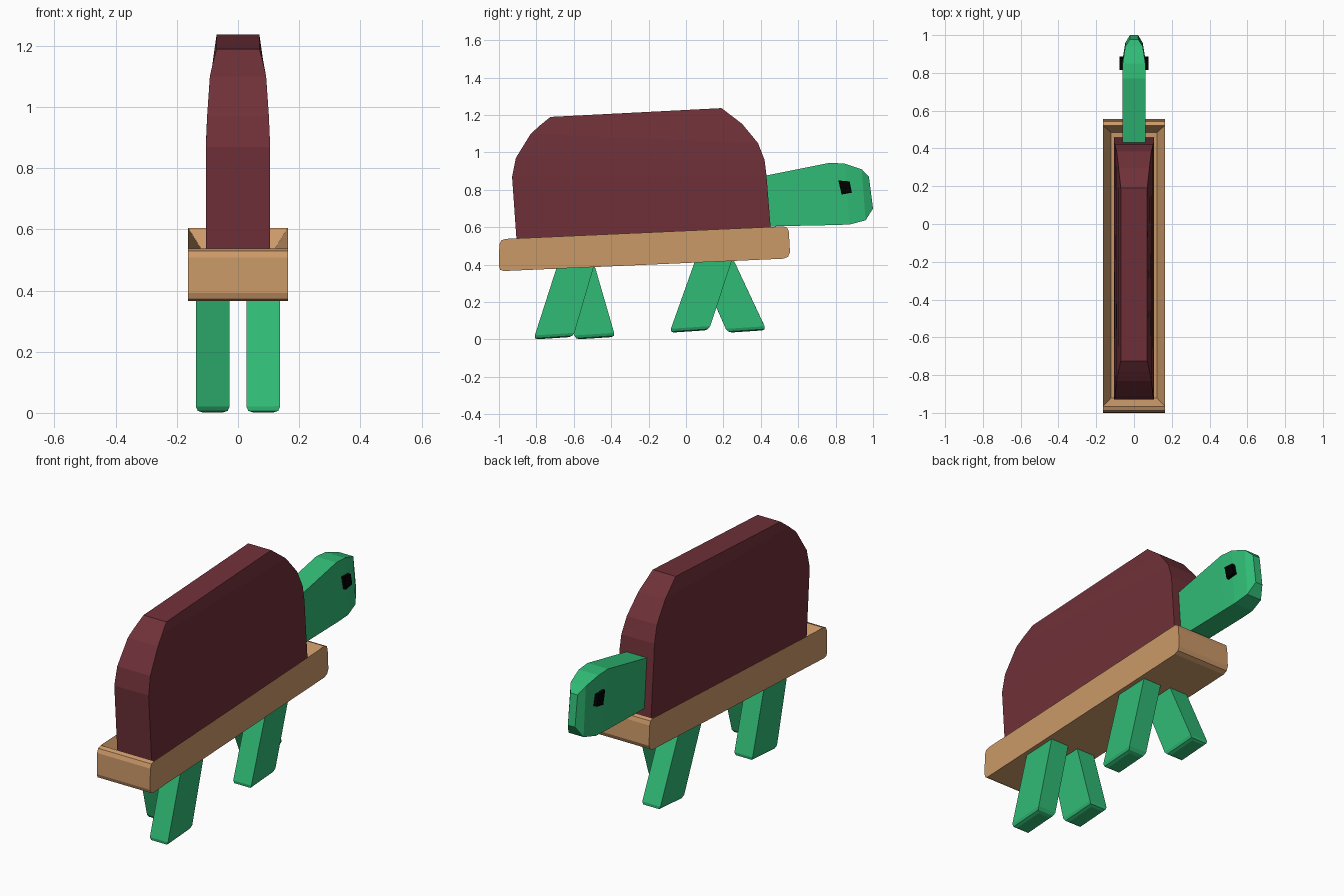
import bpy, bmesh

if "Cube" in bpy.data.objects:
    bpy.data.objects.remove(bpy.data.objects["Cube"])


def material(name, rgb):
    m = bpy.data.materials.new(name)
    m.diffuse_color = (*rgb, 1)
    m.use_nodes = True
    m.node_tree.nodes["Principled BSDF"].inputs["Base Color"].default_value = m.diffuse_color
    return m


MAROON = material("maroon", (0.16, 0.03, 0.04))
GREEN = material("green", (0.03, 0.50, 0.18))
TAN = material("tan", (0.60, 0.32, 0.14))
BLACK = material("black", (0.0, 0.0, 0.0))


def loft(name, rings, mat, edit=None):
    """Bridge equal-length rings of points and cap both ends."""
    bm = bmesh.new()
    rows = [[bm.verts.new(p) for p in ring] for ring in rings]
    for a, b in zip(rows, rows[1:]):
        for i in range(len(a)):
            j = (i + 1) % len(a)
            bm.faces.new((a[i], a[j], b[j], b[i]))
    bm.faces.new(rows[0])
    bm.faces.new(rows[-1])
    bmesh.ops.recalc_face_normals(bm, faces=bm.faces)
    bm.normal_update()
    if edit:
        edit(bm)
    me = bpy.data.meshes.new(name)
    bm.to_mesh(me)
    bm.free()
    me.materials.append(mat)
    ob = bpy.data.objects.new(name, me)
    bpy.context.collection.objects.link(ob)
    return ob


def quad_ring(ya, za, yb, zb, w):
    return [(-w, ya, za), (w, ya, za), (w, yb, zb), (-w, yb, zb)]


def prism(name, profile, x0, x1, mat, edit=None):
    return loft(name, [[(x, y, z) for y, z in profile] for x in (x0, x1)], mat, edit)


# Tilted base board with a sloped recess in its top
def recess(bm):
    top = max((f for f in bm.faces if f.normal.z > 0.9), key=lambda f: f.calc_area())
    bmesh.ops.inset_individual(bm, faces=[top], thickness=0.058, depth=-0.065)


board = [(-0.975, 0.366), (0.522, 0.432), (0.546, 0.443), (0.556, 0.466),
         (0.550, 0.575), (0.542, 0.597), (0.522, 0.605), (-0.965, 0.538),
         (-0.988, 0.530), (-0.998, 0.508), (-1.0, 0.392), (-0.993, 0.372)]
prism("base_board", board, -0.163, 0.163, TAN, recess)

# Shell: stacked rings, rear point then front point, narrowing to the top
shell = [(-0.902, 0.475, 0.458, 0.53, 0.105), (-0.93, 0.87, 0.43, 0.88, 0.105),
         (-0.91, 0.97, 0.42, 0.96, 0.101), (-0.83, 1.10, 0.385, 1.05, 0.092),
         (-0.78, 1.145, 0.30, 1.153, 0.082), (-0.725, 1.19, 0.19, 1.237, 0.07)]
loft("shell", [quad_ring(*r) for r in shell], MAROON)

# Head and neck: sections along y, top point then bottom point
head = [(0.36, 0.863, 0.36, 0.603, 0.062), (0.77, 0.945, 0.80, 0.612, 0.062),
        (0.85, 0.94, 0.875, 0.615, 0.06), (0.94, 0.91, 0.96, 0.637, 0.046),
        (0.978, 0.87, 1.0, 0.70, 0.022)]
loft("head", [quad_ring(*r) for r in head], GREEN)

# Eyes
eye = [(0.815, 0.85), (0.875, 0.845), (0.887, 0.785), (0.832, 0.775)]
for side, s in (("left", -1), ("right", 1)):
    prism(f"{side}_eye", eye, s * 0.045, s * 0.077, BLACK)


# Slanted legs with rounded feet
def round_foot(bm):
    foot = min(bm.faces, key=lambda f: f.calc_center_median().z)
    bmesh.ops.bevel(bm, geom=list(foot.edges), offset=0.022, segments=2,
                    profile=0.5, affect='EDGES')


legs = [("rear_right_leg", 1, (-0.815, 0.0), (-0.603, 0.014), (-0.69, 0.39)),
        ("rear_left_leg", -1, (-0.592, 0.0), (-0.378, 0.014), (-0.69, 0.39)),
        ("front_right_leg", 1, (-0.088, 0.036), (0.122, 0.05), (0.05, 0.425)),
        ("front_left_leg", -1, (0.222, 0.036), (0.43, 0.05), (0.05, 0.425))]
for name, s, a, b, top in legs:
    prism(name, [a, b, (top[0] + 0.20, top[1] + 0.01), top],
          s * 0.027, s * 0.138, GREEN, round_foot)
